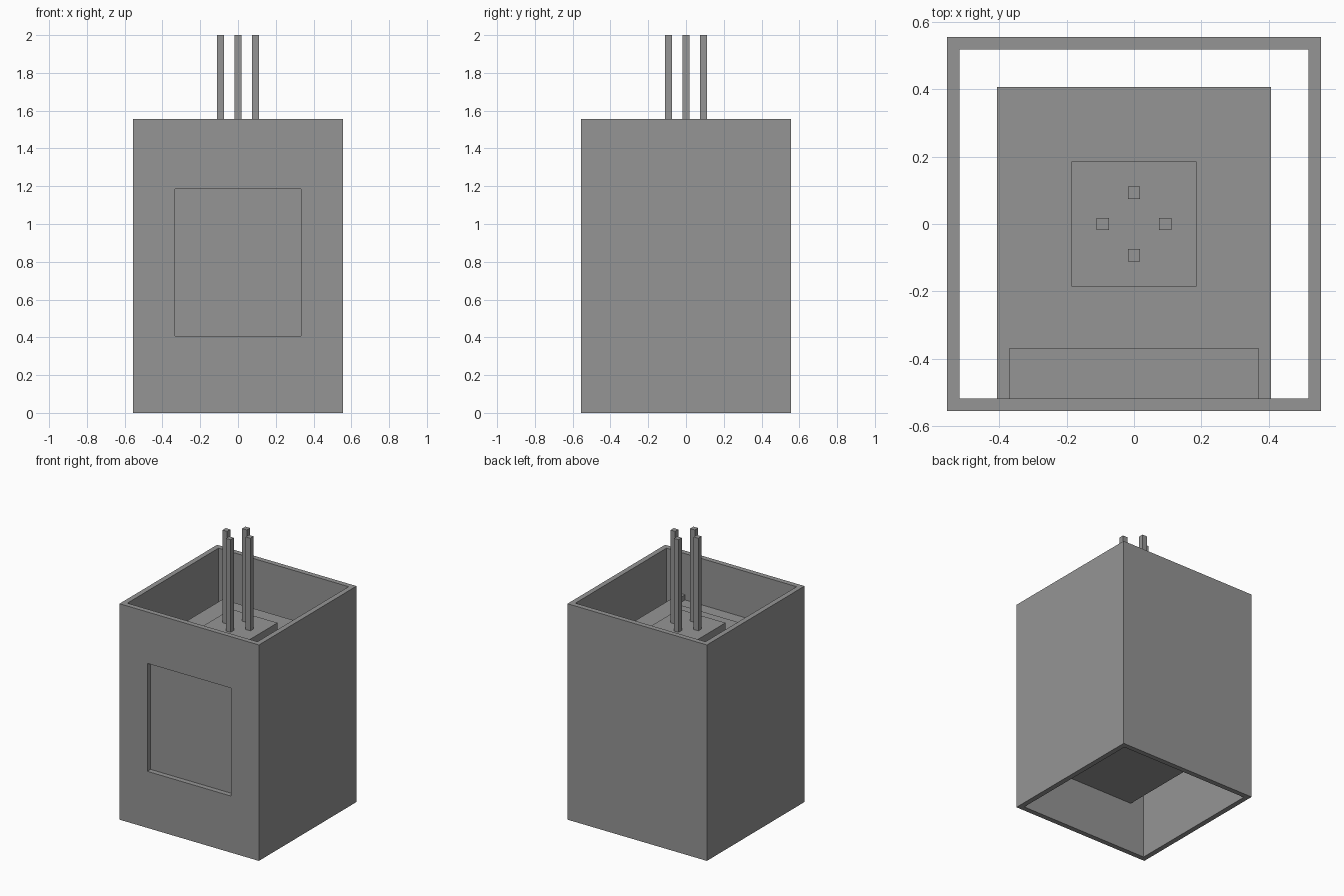
import bpy
import bmesh
from mathutils import Vector

cube = bpy.data.objects.get("Cube")
if cube:
    bpy.data.objects.remove(cube, do_unlink=True)

U = 2 / 54  # one grid unit; the model is 54 units tall

grey = bpy.data.materials.new("plain grey")
grey.use_nodes = True
COLOUR = (0.30, 0.30, 0.30, 1)
grey.diffuse_color = COLOUR
grey.node_tree.nodes["Principled BSDF"].inputs["Base Color"].default_value = COLOUR


def box(name, low, high):
    """Flat-sided box between two corners given in grid units."""
    low, high = Vector(low), Vector(high)
    bm = bmesh.new()
    bmesh.ops.create_cube(bm, size=1)
    for v in bm.verts:
        v.co = Vector([(low[i] if v.co[i] < 0 else high[i]) * U for i in range(3)])
    mesh = bpy.data.meshes.new(name)
    bm.to_mesh(mesh)
    bm.free()
    mesh.materials.append(grey)
    obj = bpy.data.objects.new(name, mesh)
    bpy.context.collection.objects.link(obj)
    return obj


def cut(obj, low, high):
    """Cut a box-shaped hole through an object."""
    cutter = box("cutter", low, high)
    cutter.hide_render = True
    mod = obj.modifiers.new("cut", 'BOOLEAN')
    mod.operation = 'DIFFERENCE'
    mod.solver = 'EXACT'
    mod.object = cutter
    bpy.context.view_layer.objects.active = obj
    bpy.ops.object.modifier_apply(modifier=mod.name)
    bpy.data.objects.remove(cutter, do_unlink=True)


# Outer shell: square tube, open at both ends, with a front window
shell = box("outer_shell", (-15, -15, 0), (15, 15, 42))
cut(shell, (-14, -14, -1), (14, 14, 43))
cut(shell, (-9, -16, 11), (9, -13, 32))

# Inner body with a screen block set between two cheeks behind the window
box("inner_body", (-11, -10, 10), (11, 11, 34))
box("screen_block", (-10, -14, 10), (10, -10, 33))
for side, x in (("right", -11), ("left", 10)):
    box(side + "_cheek", (x, -14, 10), (x + 1, -10, 34))

# Raised plate carrying four upright rods
box("top_plate", (-5, -5, 34), (5, 5, 36))
for name, x, y in (("left", 2.5, 0), ("right", -2.5, 0),
                   ("front", 0, -2.5), ("back", 0, 2.5)):
    box(name + "_rod", (x - 0.5, y - 0.5, 36), (x + 0.5, y + 0.5, 54))
